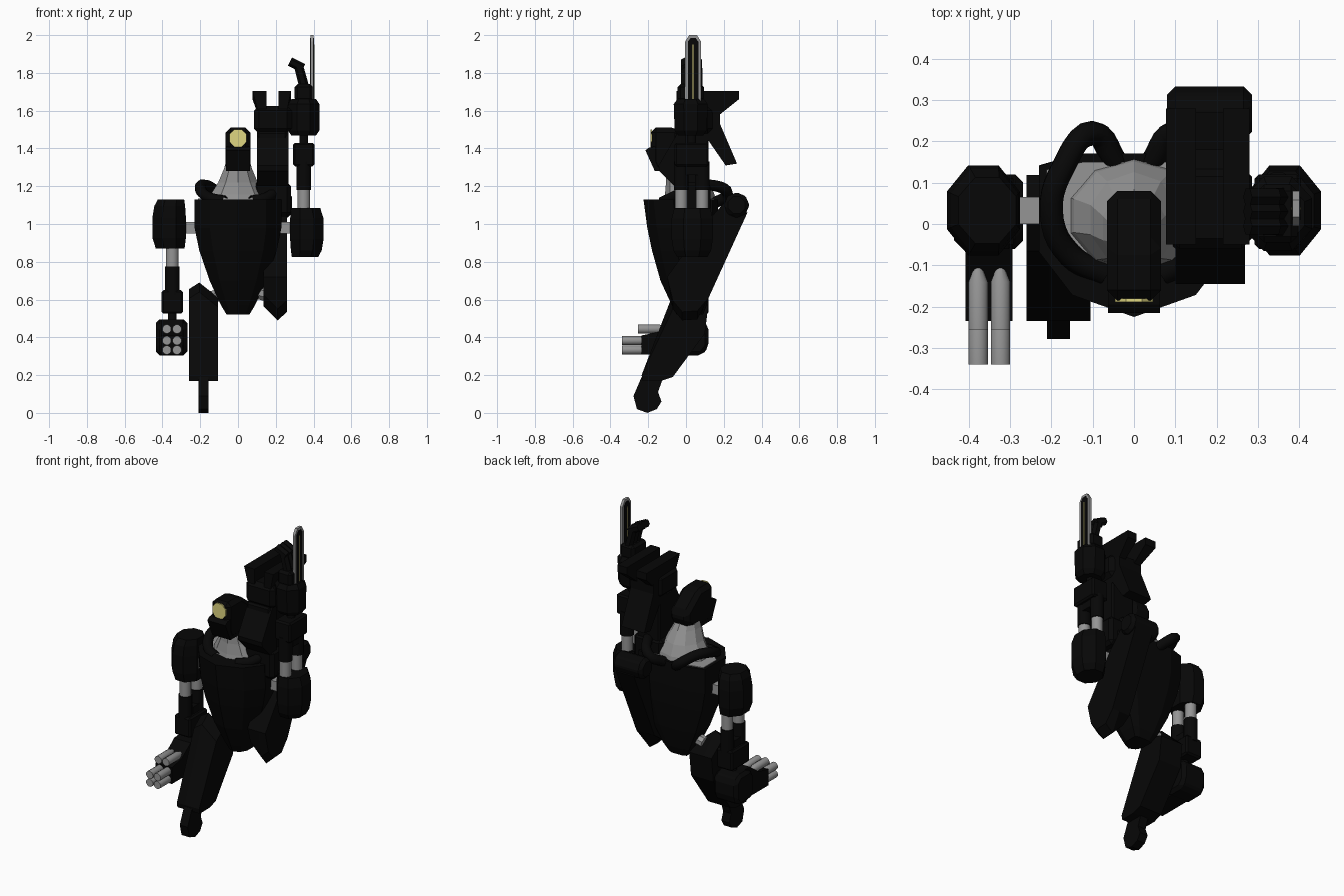
import bpy, bmesh, math
from mathutils import Vector

if "Cube" in bpy.data.objects:
    bpy.data.objects.remove(bpy.data.objects["Cube"])


def material(name, rgb):
    m = bpy.data.materials.new(name)
    m.diffuse_color = (*rgb, 1)
    m.use_nodes = True
    m.node_tree.nodes["Principled BSDF"].inputs["Base Color"].default_value = m.diffuse_color
    return m


BLACK = material("black_armor", (0.0022, 0.0022, 0.0022))
STEEL = material("grey_steel", (0.30, 0.30, 0.30))
YELLOW = material("yellow_lens", (0.74, 0.67, 0.22))


def finish(name, bm, mat, bevel=0, smooth=False):
    bmesh.ops.recalc_face_normals(bm, faces=bm.faces)
    me = bpy.data.meshes.new(name)
    bm.to_mesh(me)
    bm.free()
    me.materials.append(mat)
    ob = bpy.data.objects.new(name, me)
    bpy.context.collection.objects.link(ob)
    if bevel:
        mod = ob.modifiers.new("bevel", 'BEVEL')
        mod.width, mod.segments = bevel, 1
    if smooth:
        bpy.context.view_layer.objects.active = ob
        ob.select_set(True)
        bpy.ops.object.shade_smooth_by_angle(angle=math.radians(40))
        ob.select_set(False)
    return ob


def loft(name, rings, mat, bevel=0, smooth=False):
    """Skin a list of equal-length point rings and cap both ends."""
    bm = bmesh.new()
    vs = [[bm.verts.new(p) for p in r] for r in rings]
    n = len(vs[0])
    for a, b in zip(vs, vs[1:]):
        for i in range(n):
            bm.faces.new((a[i], a[(i + 1) % n], b[(i + 1) % n], b[i]))
    bm.faces.new(vs[0])
    bm.faces.new(vs[-1])
    return finish(name, bm, mat, bevel, smooth)


def prism(name, profile, x0, x1, mat=BLACK, bevel=0):
    """Extrude a (y, z) side profile along x."""
    return loft(name, [[(x, y, z) for y, z in profile] for x in (x0, x1)], mat, bevel)


def box(name, x, y, z, mat=BLACK, bevel=0):
    return prism(name, [(y[0], z[0]), (y[1], z[0]), (y[1], z[1]), (y[0], z[1])], *x, mat, bevel)


def tube(name, stops, mat, n=12, smooth=True):
    """Turned part: stops are (point, radius) along a straight axis."""
    axis = (Vector(stops[-1][0]) - Vector(stops[0][0])).normalized()
    q = axis.to_track_quat('Z', 'Y')
    rings = []
    for p, r in stops:
        rings.append([Vector(p) + q @ Vector((r * math.cos(a), r * math.sin(a), 0))
                      for a in (2 * math.pi * (i + 0.5) / n for i in range(n))])
    return loft(name, rings, mat, 0, smooth)


def oval(cx, cy, rx, ry, z, n=8):
    k = 1 / math.cos(math.pi / n)
    return [(cx + rx * k * math.cos(2 * math.pi * (i + .5) / n),
             cy + ry * k * math.sin(2 * math.pi * (i + .5) / n), z) for i in range(n)]


# Torso: keel-shaped hull with a pointed front
half = [(0.65, -0.73), (1, -0.2), (1, 0.85), (0.58, 1)]
section = [(0, -1)] + half + [(-x, y) for x, y in reversed(half)]


def hull_ring(z, w, f, b):
    return [(x * w, (f + b) / 2 + y * (b - f) / 2, z) for x, y in section]


hull = [(0.52, 0.06, -0.05, 0.09), (0.57, 0.09, -0.075, 0.11), (0.70, 0.15, -0.135, 0.14),
        (0.86, 0.205, -0.18, 0.16), (0.98, 0.23, -0.205, 0.17), (1.13, 0.23, -0.225, 0.17)]
loft("torso", [hull_ring(*h) for h in hull], BLACK)
loft("torso_deck", [hull_ring(z, 0.212, -0.10, 0.15) for z in (1.126, 1.134)], STEEL)

# Neck: faceted grey cone
loft("neck", [oval(0, cy, rx, ry, z, 10) for z, cy, rx, ry in
              ((1.10, 0.02, 0.165, 0.135), (1.155, 0.02, 0.145, 0.125), (1.22, 0.01, 0.105, 0.11),
               (1.29, -0.01, 0.075, 0.09), (1.34, -0.02, 0.06, 0.07))], STEEL)

# Head with a jaw and a single round lens
prism("head", [(-0.185, 1.51), (-0.05, 1.51), (0.08, 1.41), (0.08, 1.34), (0.0, 1.28),
               (-0.165, 1.28), (-0.185, 1.33)], -0.065, 0.065, BLACK, 0.025)
prism("jaw", [(-0.17, 1.41), (-0.195, 1.405), (-0.215, 1.39), (-0.165, 1.28), (-0.05, 1.28),
              (-0.05, 1.41)], -0.063, 0.063)
tube("lens", [((0, -0.189, 1.455), 0.050), ((0, -0.180, 1.455), 0.050)], YELLOW, 8, False)

# Hoses looping from chest to back
for s, side in ((-1, "left"), (1, "right")):
    cu = bpy.data.curves.new(side + "_hose", 'CURVE')
    cu.dimensions = '3D'
    cu.bevel_depth, cu.bevel_resolution, cu.resolution_u = 0.03, 2, 5
    sp = cu.splines.new('BEZIER')
    pts = [(0.07, -0.12, 1.12), (0.155, -0.075, 1.14), (0.20, 0.03, 1.19), (0.17, 0.14, 1.205),
           (0.10, 0.22, 1.16), (0.045, 0.15, 1.11)]
    sp.bezier_points.add(len(pts) - 1)
    for bp, p in zip(sp.bezier_points, pts):
        bp.co = (s * p[0], p[1], p[2])
        bp.handle_left_type = bp.handle_right_type = 'AUTO'
    cu.materials.append(BLACK)
    bpy.context.collection.objects.link(bpy.data.objects.new(side + "_hose", cu))


# Arms: the left hangs down, the right is raised
def arm(side, s, up, zc):
    def z(a, b):
        return tuple(sorted((zc + up * a, zc + up * b)))
    cx = s * 0.348
    box(side + "_axle", sorted((s * 0.2, s * 0.3)), (0.0, 0.065), (0.95, 1.01), STEEL)
    loft(side + "_shoulder", [oval(s * (a + b) / 2, 0.033, (b - a) / 2, ry, zc + up * d)
         for d, a, b, ry in ((-0.145, 0.285, 0.425, 0.08), (-0.11, 0.28, 0.443, 0.10),
                             (-0.05, 0.276, 0.453, 0.109), (0.06, 0.276, 0.453, 0.109),
                             (0.115, 0.283, 0.435, 0.095))], BLACK)
    for i, y in enumerate((-0.025, 0.087)):
        tube(f"{side}_piston_{i}", [((cx, y, zc + up * d), 0.034) for d in (0.08, 0.22)], STEEL)
        tube(f"{side}_sleeve_{i}", [((cx, y, zc + up * d), 0.040) for d in (0.21, 0.36)], BLACK)
    box(side + "_forearm", (cx - 0.056, cx + 0.056), (-0.06, 0.12), z(0.335, 0.46), BLACK, 0.01)
    box(side + "_elbow_bar", (cx - 0.035, cx + 0.035), (0.0, 0.065), z(0.29, 0.34))
    tube(side + "_wrist", [((cx, 0.03, zc + up * d), 0.024) for d in (0.45, 0.52)], BLACK)


arm("left", -1, -1, 0.985)
arm("right", 1, 1, 0.97)

# Left hand: wide drum, narrow muzzle and six barrels
drum_hand = [(-0.06, 0.46), (-0.02, 0.495), (0.08, 0.495), (0.12, 0.46), (0.12, 0.35),
             (0.085, 0.305), (-0.03, 0.305), (-0.06, 0.34)]
prism("gun_drum", drum_hand, -0.435, -0.268, BLACK, 0.02)
prism("gun_muzzle", [(-0.235, 0.308), (-0.235, 0.41), (-0.14, 0.43), (-0.05, 0.495),
                     (0.02, 0.495), (0.02, 0.308)], -0.408, -0.294)
for x in (-0.377, -0.323):
    for i, (z, y0, y1) in enumerate(((0.444, -0.09, -0.255), (0.383, -0.17, -0.34),
                                     (0.333, -0.17, -0.34))):
        tube(f"barrel_{i}", [((x, y0, z), 0.004), ((x, y0 - 0.05, z), 0.024),
                             ((x, y1, z), 0.024)], STEEL)

# Right hand: fist, fingers and blade
loft("fist", [oval(0.348, 0.025, rx, ry, z) for z, rx, ry in
              ((1.468, 0.065, 0.065), (1.495, 0.083, 0.085), (1.635, 0.083, 0.09),
               (1.662, 0.065, 0.07))], BLACK)
box("knuckle", (0.30, 0.395), (-0.045, 0.095), (1.65, 1.74), BLACK, 0.015)
for i, y in enumerate((-0.005, 0.03, 0.065)):
    tube(f"finger_{i}", [((0.352, y, 1.72), 0.026), ((0.32, y, 1.84), 0.024)], BLACK, 6, False)
    tube(f"fingertip_{i}", [((0.345, y, 1.825), 0.024), ((0.275, y, 1.86), 0.024)], BLACK, 6, False)


def blade(name, x0, x1, grow, mat):
    prism(name, [(-0.005 + grow, 1.60), (0.08 - grow, 1.60), (0.08 - grow, 1.965),
                 (0.058 - grow / 2, 2.0 - grow), (0.017 + grow / 2, 2.0 - grow),
                 (-0.005 + grow, 1.965)], x0, x1, mat)


blade("blade", 0.384, 0.401, 0, STEEL)
blade("blade_inlay", 0.382, 0.403, 0.015, BLACK)
box("blade_groove", (0.381, 0.404), (0.035, 0.040), (1.66, 1.95), YELLOW)

# Shoulder pack with a slanted pod and flared fins on the right
box("pack_base", (0.08, 0.28), (-0.06, 0.13), (1.04, 1.22), BLACK, 0.02)
box("pack_column", (0.10, 0.26), (-0.06, 0.12), (1.15, 1.49), BLACK, 0.01)
prism("pack_pod", [(-0.04, 1.49), (-0.145, 1.31), (-0.14, 1.28), (-0.06, 1.20), (0.0, 1.20),
                   (0.0, 1.49)], 0.10, 0.268)
box("pack_head", (0.085, 0.285), (-0.06, 0.14), (1.48, 1.625), BLACK, 0.025)
prism("rear_fin", [(0.05, 1.62), (0.18, 1.60), (0.18, 1.53), (0.27, 1.32), (0.21, 1.31),
                   (0.12, 1.44), (0.05, 1.44)], 0.10, 0.26)
for x0, x1, flare in ((0.105, 0.15, -0.028), (0.215, 0.26, 0.02)):
    horn = [(-0.05, 1.60), (0.18, 1.58), (0.28, 1.66), (0.28, 1.705), (-0.05, 1.705)]
    loft("horn", [[(x + (flare if z > 1.65 and (x == x0) == (flare < 0) else 0), y, z)
                   for y, z in horn] for x in (x0, x1)], BLACK)

# Left leg, standing, with a ridged top
leg = [(0.0, 0.69), (-0.065, 0.64), (-0.235, 0.20), (-0.23, 0.17), (-0.13, 0.17),
       (-0.07, 0.19), (0.10, 0.42), (0.118, 0.57)]
loft("left_leg", [[(x, y, z - (drop if z > 0.6 else 0)) for y, z in leg]
                  for x, drop in ((-0.26, 0.035), (-0.205, 0), (-0.105, 0.08))], BLACK)
foot = [(-0.235, 0.19), (-0.278, 0.09), (-0.26, 0.02), (-0.205, 0.0), (-0.155, 0.02),
        (-0.13, 0.06), (-0.148, 0.11), (-0.12, 0.19)]
prism("left_foot", foot, -0.21, -0.155)

# Right leg, folded up behind the torso, with a ridged end and drum joint
leg = [(0.325, 1.06), (0.21, 1.12), (0.10, 1.0), (-0.10, 0.72), (-0.07, 0.55),
       (-0.02, 0.49), (0.06, 0.495), (0.12, 0.61)]
loft("right_leg", [[(x, y, z + (lift if z < 0.56 else 0)) for y, z in leg]
                   for x, lift in ((0.135, 0.075), (0.21, 0), (0.26, 0.045))], BLACK)
drum = [(0.268 + 0.07 * math.cos(a), 1.10 + 0.07 * math.sin(a))
        for a in (math.tau * i / 8 + 0.39 for i in range(8))]
prism("drum_joint", drum, 0.08, 0.285, BLACK, 0.02)

# Hip rods
tube("left_hip", [((-0.04, 0.03, 0.64), 0.035), ((-0.15, 0.03, 0.61), 0.035)], STEEL, 8)
tube("right_hip", [((0.04, 0.03, 0.66), 0.04), ((0.18, 0.0, 0.62), 0.04)], STEEL, 8)
